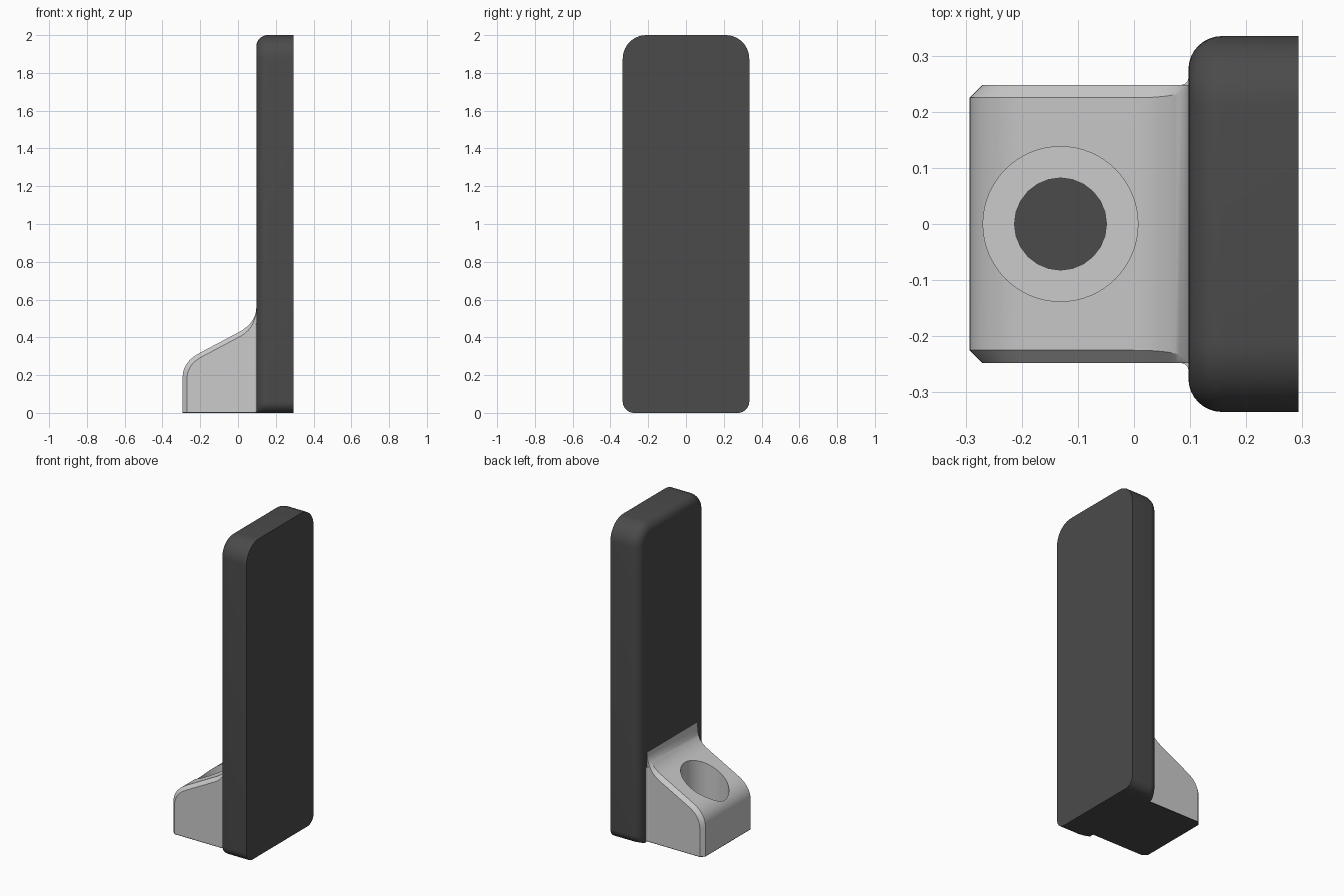
import bpy
from math import sin, cos, pi

if "Cube" in bpy.data.objects:
    bpy.data.objects.remove(bpy.data.objects["Cube"])


def make(name, verts, faces):
    me = bpy.data.meshes.new(name)
    me.from_pydata(verts, [], faces)
    ob = bpy.data.objects.new(name, me)
    bpy.context.collection.objects.link(ob)
    bpy.context.view_layer.objects.active = ob
    for o in bpy.context.selected_objects:
        o.select_set(False)
    ob.select_set(True)
    bpy.ops.object.mode_set(mode='EDIT')
    bpy.ops.mesh.select_all(action='SELECT')
    bpy.ops.mesh.remove_doubles(threshold=0.00005)
    bpy.ops.mesh.normals_make_consistent(inside=False)
    bpy.ops.object.mode_set(mode='OBJECT')
    return ob


def loft(name, rings):
    n = len(rings[0])
    verts = [p for r in rings for p in r]
    faces = [(k * n + i, k * n + (i + 1) % n, (k + 1) * n + (i + 1) % n, (k + 1) * n + i)
             for k in range(len(rings) - 1) for i in range(n)]
    faces += [tuple(range(n)), tuple(range(len(verts) - n, len(verts)))]
    return make(name, verts, faces)


def curve(a, b, c, n=10):
    return [tuple((1 - t) ** 2 * p + 2 * t * (1 - t) * q + t * t * r for p, q, r in zip(a, b, c))
            for t in [i / n for i in range(n + 1)]]


def smooth(ob):
    for o in bpy.context.selected_objects:
        o.select_set(False)
    ob.select_set(True)
    bpy.context.view_layer.objects.active = ob
    bpy.ops.object.shade_smooth_by_angle(angle=0.5)


dark = bpy.data.materials.new("dark_plastic")
dark.diffuse_color = (0.07, 0.07, 0.07, 1)
dark.use_nodes = True
dark.node_tree.nodes["Principled BSDF"].inputs["Base Color"].default_value = dark.diffuse_color

# Tall plate: rounded outline, front edge rolled over on the sides and top
HW, RT, RB, RF, X0, X1 = 0.335, 0.125, 0.06, 0.06, 0.097, 0.293


def plate_ring(x, d):
    q = [i / 10 * pi / 2 for i in range(11)]
    half = [(HW - RB + (RB - d) * sin(a), RB - RB * cos(a)) for a in q]
    half += [(HW - RT + (RT - d) * cos(a), 2 - RT + (RT - d) * sin(a)) for a in q]
    return [(x, y, z) for y, z in half] + [(x, -y, z) for y, z in reversed(half)]


rings = [plate_ring(X1, 0)]
for i in range(9):
    a = i / 8 * pi / 2
    rings.append(plate_ring(X0 + RF * (1 - sin(a)), (RF - 0.0005) * (1 - cos(a))))
plate = loft("tall_plate", rings)
plate.data.materials.append(dark)
smooth(plate)

# Sloped bracket with chamfered side edges that fade out at the plate
Z0 = 0.004
outer = [(-0.293, Z0)] + curve((-0.293, 0.19), (-0.293, 0.27), (-0.2, 0.319)) \
    + curve((0.0, 0.425), (0.097, 0.476), (0.097, 0.56))
inner = [(-0.27, Z0)] + curve((-0.27, 0.18), (-0.27, 0.256), (-0.19, 0.298)) \
    + curve((0.01, 0.404), (0.097, 0.45), (0.097, 0.56))
back = [(0.15, 0.56), (0.15, Z0)]
W, C = 0.248, 0.225


def bracket_y(i):
    t = max(0, i - 12) / 10
    return min(W - 0.0005, C + (W - C) * t * t)


side = inner + back
mid = outer + back
bracket = loft("bracket", [
    [(x, -W, z) for x, z in side],
    [(x, -bracket_y(i), z) for i, (x, z) in enumerate(mid)],
    [(x, bracket_y(i), z) for i, (x, z) in enumerate(mid)],
    [(x, W, z) for x, z in side]])

# Screw hole: wide counterbore and narrow shaft
for name, r, n, low, high in (("counterbore_cutter", 0.138, 64, 0.1, 0.7),
                              ("shaft_cutter", 0.082, 24, -0.1, 0.2)):
    bpy.ops.mesh.primitive_cylinder_add(vertices=n, radius=r, depth=high - low,
                                        location=(-0.131, 0, (low + high) / 2))
    cutter = bpy.context.object
    cutter.name = name
    cutter.hide_render = True
    mod = bracket.modifiers.new(name, 'BOOLEAN')
    mod.operation = 'DIFFERENCE'
    mod.solver = 'EXACT'
    mod.object = cutter
    bpy.context.view_layer.objects.active = bracket
    bpy.ops.object.modifier_apply(modifier=name)
    bpy.data.objects.remove(cutter)
smooth(bracket)

# Dark underside sheet closing the bottom of the bracket
foot = [(-0.293, -C), (-0.27, -W), (0.17, -W), (0.17, W), (-0.27, W), (-0.293, C)]
sheet = loft("foot_sheet", [[(x, y, z) for x, y in foot] for z in (0, Z0)])
sheet.data.materials.append(dark)

# Small fillets where the bracket sides meet the plate
for s, name in ((1, "fillet_back"), (-1, "fillet_front")):
    sec = [(0.085, W), (0.091, 0.25), (0.095, 0.254), (0.098, 0.262), (0.11, 0.262), (0.11, 0.24)]
    smooth(loft(name, [[(x, s * y, z) for x, y in sec] for z in (Z0, 0.47)]))
